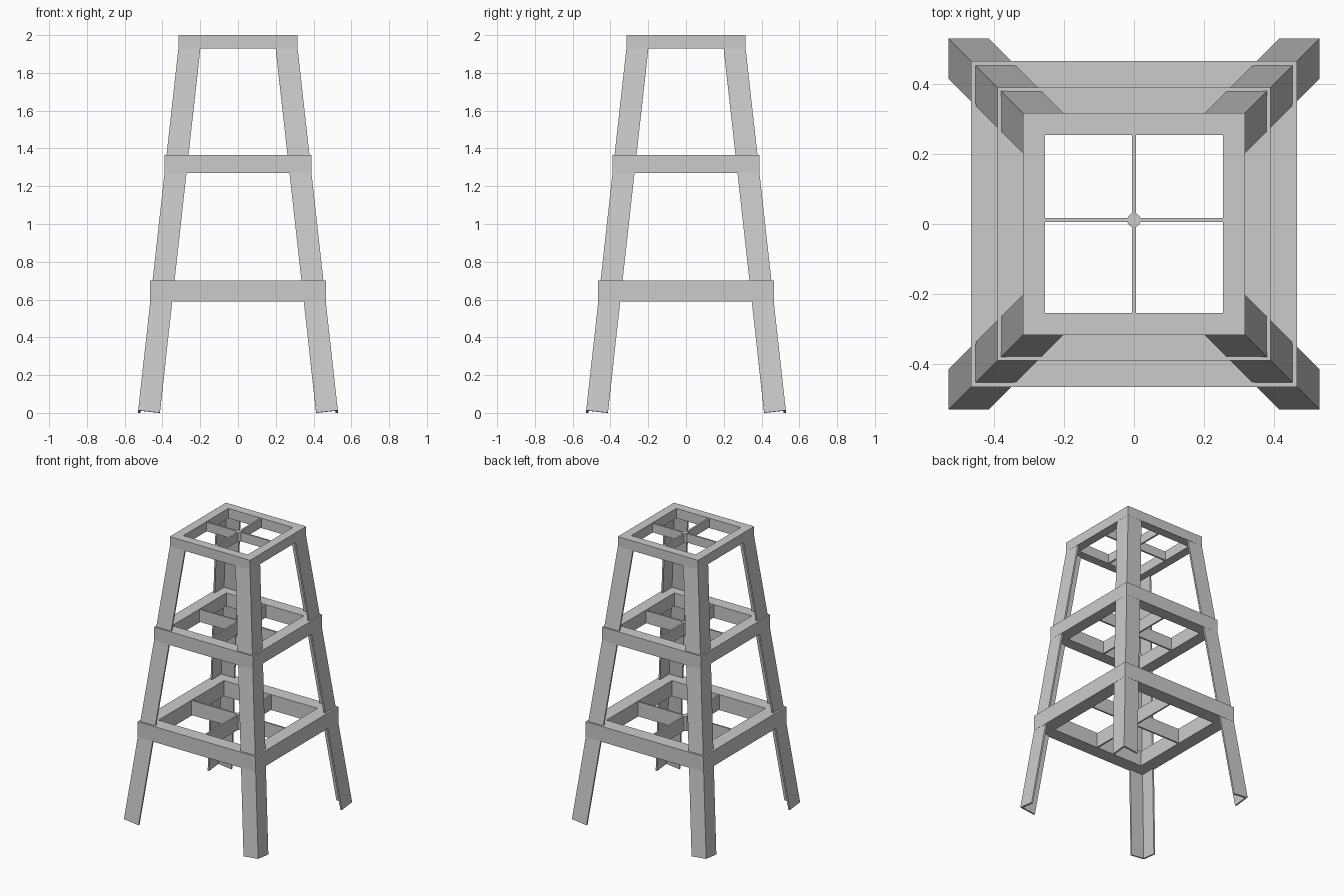
import bpy, bmesh, math
from mathutils import Vector

if "Cube" in bpy.data.objects:
    bpy.data.objects.remove(bpy.data.objects["Cube"])

SLOPE = 0.111          # inward lean of each leg per unit height
BASE = 0.53            # half width at the feet


def make_object(name, verts, faces):
    mesh = bpy.data.meshes.new(name)
    mesh.from_pydata(verts, [], faces)
    bm = bmesh.new()
    bm.from_mesh(mesh)
    bmesh.ops.recalc_face_normals(bm, faces=bm.faces)
    bm.to_mesh(mesh)
    bm.free()
    obj = bpy.data.objects.new(name, mesh)
    bpy.context.collection.objects.link(obj)
    return obj


def prism(name, lower, upper):
    """Solid between two matching outlines."""
    n = len(lower)
    faces = [tuple(range(n)), tuple(range(n, 2 * n))]
    faces += [(i, (i + 1) % n, n + (i + 1) % n, n + i) for i in range(n)]
    return make_object(name, lower + upper, faces)


def box(name, x0, x1, y0, y1, z0, z1):
    outline = [(x0, y0), (x1, y0), (x1, y1), (x0, y1)]
    return prism(name, [(x, y, z0) for x, y in outline],
                 [(x, y, z1) for x, y in outline])


# Leaning angle-section legs, ends cut square to the leg
W, T = 0.115, 0.012
profile = [(0, 0), (W, 0), (W, T), (T, T), (T, W), (0, W)]
for sx, side in ((-1, "left"), (1, "right")):
    for sy, end in ((-1, "front"), (1, "back")):
        def section(z):
            r = BASE - SLOPE * z
            return [(sx * (r - a), sy * (r - b), z - SLOPE * (a + b))
                    for a, b in profile]
        prism(f"{end}_{side}_leg", section(0.0135), section(1.99))

# Three levels: bottom z, top z, outer half width, rail depth
levels = [("lower", 0.59, 0.70, 0.465, 0.097),
          ("middle", 1.27, 1.365, 0.389, 0.084),
          ("upper", 1.93, 2.00, 0.316, 0.063)]
CY = 0.011             # centre of the cross bars
for level, z0, z1, h, d in levels:
    # Mitred rails around the frame
    i = h - d
    for k, side in enumerate(("front", "right", "back", "left")):
        c, s = round(math.cos(k * math.pi / 2)), round(math.sin(k * math.pi / 2))
        outline = [(-h, -h), (h, -h), (i, -i), (-i, -i)]
        pts = [(c * x - s * y, s * x + c * y) for x, y in outline]
        prism(f"{level}_{side}_rail", [(x, y, z0) for x, y in pts],
              [(x, y, z1) for x, y in pts])
    # Thin cross bars on edge
    t = 0.006
    box(f"{level}_cross_bar_x", -i - 0.01, i + 0.01, CY - t, CY + t, z0 + 0.003, z1 - 0.003)
    box(f"{level}_cross_bar_y", -t, t, -i - 0.01, i + 0.01, z0 + 0.003, z1 - 0.003)
    # Small round hub where the bars meet
    ring = [(0.02 * math.cos(a * math.pi / 6), CY + 0.02 * math.sin(a * math.pi / 6))
            for a in range(12)]
    prism(f"{level}_hub", [(x, y, z0 + 0.002) for x, y in ring],
          [(x, y, z1 - 0.002) for x, y in ring])
